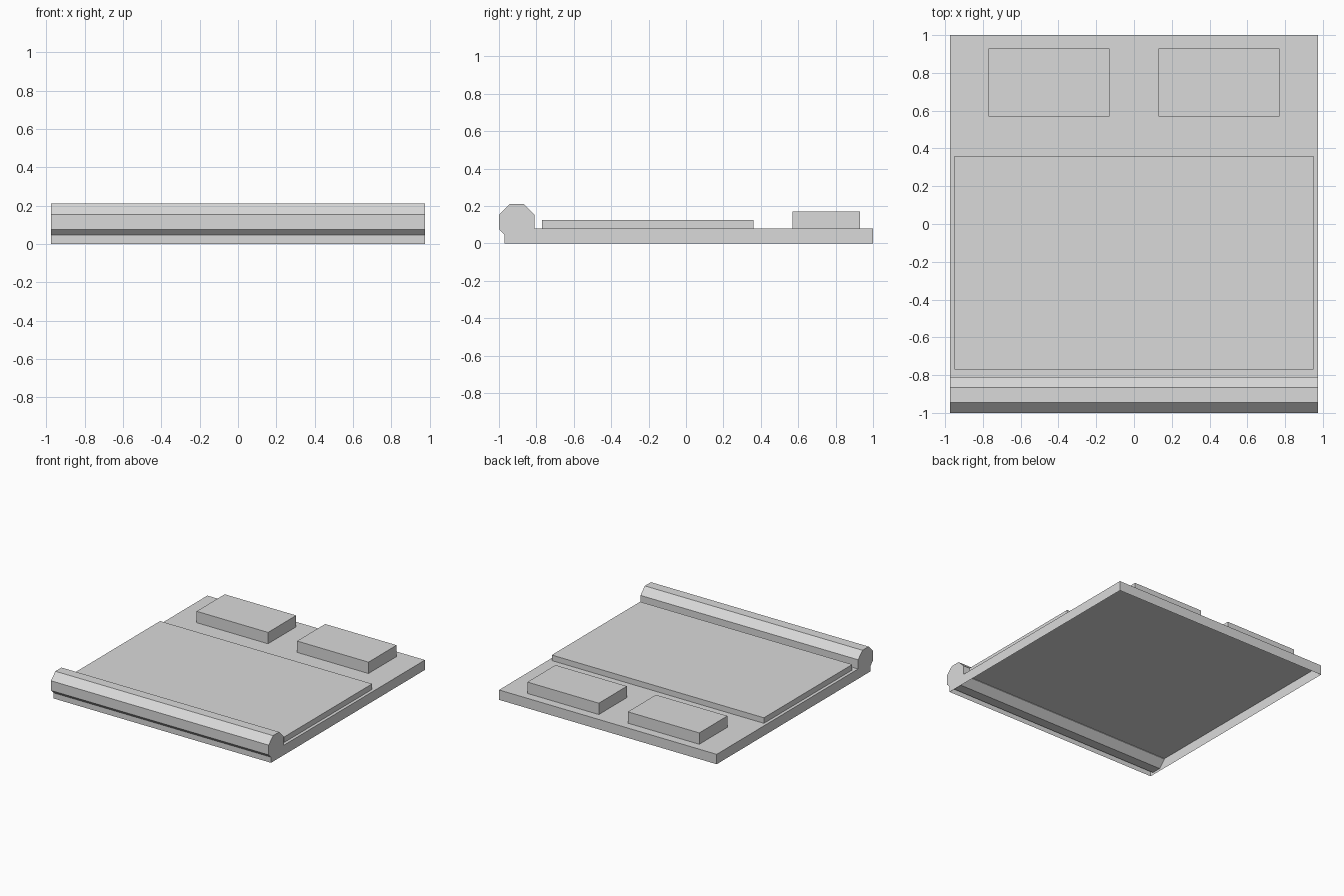
import bpy, bmesh, math
from mathutils import Matrix, Vector

if "Cube" in bpy.data.objects:
    bpy.data.objects.remove(bpy.data.objects["Cube"])

grey = bpy.data.materials.new("light_grey")
grey.diffuse_color = (0.7, 0.7, 0.7, 1)
grey.use_nodes = True
grey.node_tree.nodes["Principled BSDF"].inputs["Base Color"].default_value = grey.diffuse_color


def finish(name, bm):
    mesh = bpy.data.meshes.new(name)
    bm.to_mesh(mesh)
    bm.free()
    mesh.materials.append(grey)
    obj = bpy.data.objects.new(name, mesh)
    bpy.context.collection.objects.link(obj)
    return obj


def open_box(name, x0, x1, y0, y1, z0, z1):
    """Box without a bottom face."""
    bm = bmesh.new()
    size = Vector((x1 - x0, y1 - y0, z1 - z0))
    centre = Vector((x0 + x1, y0 + y1, z0 + z1)) / 2
    bmesh.ops.create_cube(bm, size=1, matrix=Matrix.Translation(centre) @ Matrix.Diagonal((*size, 1)))
    bm.normal_update()
    bottom = [f for f in bm.faces if f.normal.z < -0.5]
    bmesh.ops.delete(bm, geom=bottom, context='FACES_ONLY')
    return finish(name, bm)


HALF = 0.975

# Mattress base, hollow underneath
open_box("mattress", -HALF, HALF, -0.97, 1.0, 0.0, 0.08)

# Flat blanket
open_box("blanket", -0.95, 0.95, -0.77, 0.36, 0.08, 0.125)

# Two pillows
for side, x0 in (("left", -0.77), ("right", 0.13)):
    open_box("pillow_" + side, x0, x0 + 0.64, 0.57, 0.93, 0.08, 0.172)

# Eight-sided rolled cover at the foot, sunk into the base
bm = bmesh.new()
radius = 0.095 / math.cos(math.pi / 8)
place = (Matrix.Translation((0, -0.905, 0.115)) @ Matrix.Rotation(math.pi / 2, 4, 'Y')
         @ Matrix.Rotation(math.pi / 8, 4, 'Z'))
bmesh.ops.create_cone(bm, cap_ends=True, segments=8, radius1=radius, radius2=radius,
                      depth=2 * HALF, matrix=place)
# Keep a flat side on top whatever the primitive's starting angle
if sum(v.co.z > 0.115 + 0.09 for v in bm.verts) != 4:
    bmesh.ops.rotate(bm, verts=bm.verts, cent=(0, -0.905, 0.115),
                     matrix=Matrix.Rotation(math.pi / 8, 3, 'X'))
finish("rolled_cover", bm)
